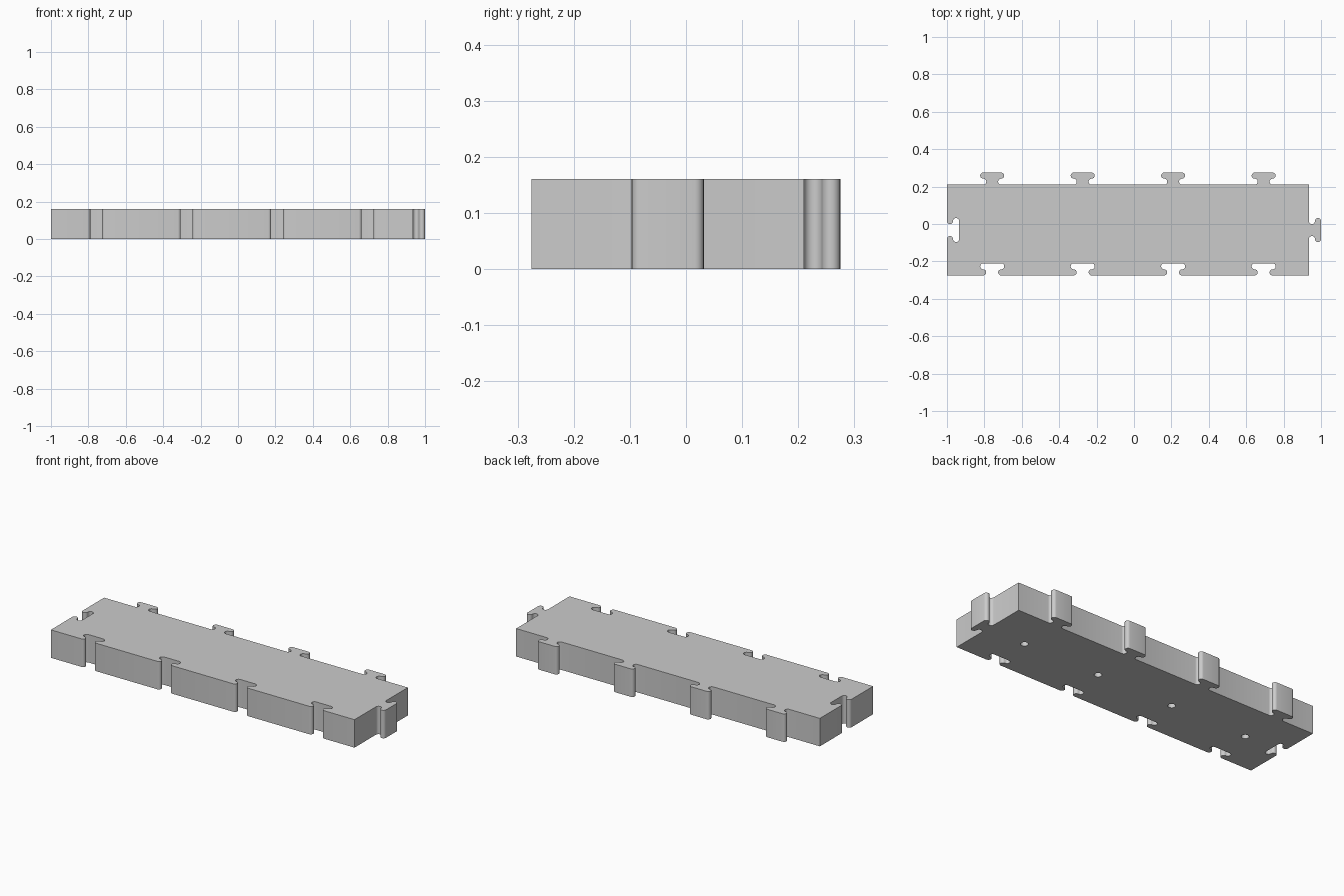
import bpy, bmesh
from math import sin, cos, pi
from mathutils import Vector

if "Cube" in bpy.data.objects:
    bpy.data.objects.remove(bpy.data.objects["Cube"], do_unlink=True)

# Main sizes
X0, X1, Y0, Y1 = -1.0, 0.935, -0.275, 0.21
HEIGHT = 0.161
R = (1 - X1) / 4          # radius of the lip and head roundings
C = 0.048                 # half spacing of the rounding centres
CELL = (X1 - X0) / 4
MID_Y = (Y0 + Y1) / 2
CENTRES = [X0 + CELL * (i + 0.5) for i in range(4)]
STEPS = 10

grey = bpy.data.materials.new("plain grey")
grey.use_nodes = True
grey.diffuse_color = (0.6, 0.6, 0.6, 1)
grey.node_tree.nodes["Principled BSDF"].inputs["Base Color"].default_value = (0.6, 0.6, 0.6, 1)


def connector_profile():
    """Half T shape (narrow neck, round-ended head), mirrored to a whole one."""
    angles = [pi * (i / STEPS - 0.5) for i in range(STEPS + 1)]
    neck = [(-C + R * cos(a), R + R * sin(a)) for a in angles]
    head = [(-C - R * cos(a), 3 * R + R * sin(a)) for a in angles[1:]]
    half = neck + head
    return half + [(-u, v) for u, v in reversed(half)]


def place(centre, along, out):
    """Put one connector on an edge, running along it and reaching out."""
    along, out = Vector(along), Vector(out)
    return [Vector(centre) + along * u + out * v for u, v in connector_profile()]


# Outline: notches at the front and one end, tabs at the back and other end
outline = [Vector((X0, Y0))]
for x in CENTRES:
    outline += place((x, Y0), (1, 0), (0, 1))
outline.append(Vector((X1, Y0)))
outline += place((X1, MID_Y), (0, 1), (1, 0))
outline.append(Vector((X1, Y1)))
for x in reversed(CENTRES):
    outline += place((x, Y1), (-1, 0), (0, 1))
outline.append(Vector((X0, Y1)))
outline += place((X0, MID_Y), (0, -1), (1, 0))

# Extruded slab
bm = bmesh.new()
base = bm.faces.new([bm.verts.new((p.x, p.y, 0)) for p in outline])
top = bmesh.ops.extrude_face_region(bm, geom=[base])["geom"]
bmesh.ops.translate(bm, vec=(0, 0, HEIGHT),
                    verts=[g for g in top if isinstance(g, bmesh.types.BMVert)])
bmesh.ops.recalc_face_normals(bm, faces=bm.faces)
mesh = bpy.data.meshes.new("interlocking_block")
bm.to_mesh(mesh)
bm.free()
mesh.materials.append(grey)
block = bpy.data.objects.new("interlocking_block", mesh)
bpy.context.collection.objects.link(block)

# Blind peg holes in the underside, one per cell
for x in CENTRES:
    bpy.ops.mesh.primitive_cylinder_add(vertices=24, radius=0.02, depth=0.16,
                                        location=(x, MID_Y, 0))
    cutter = bpy.context.object
    cutter.name = "peg_hole_cutter"
    cutter.hide_render = True
    cutter.data.materials.append(grey)
    cut = block.modifiers.new("peg_hole", 'BOOLEAN')
    cut.operation, cut.solver, cut.object = 'DIFFERENCE', 'EXACT', cutter
    bpy.context.view_layer.objects.active = block
    bpy.ops.object.modifier_apply(modifier=cut.name)
    bpy.data.objects.remove(cutter, do_unlink=True)

# Smooth roundings with crisp corners
bpy.ops.object.select_all(action='DESELECT')
block.select_set(True)
bpy.context.view_layer.objects.active = block
bpy.ops.object.shade_smooth_by_angle(angle=pi / 6)
